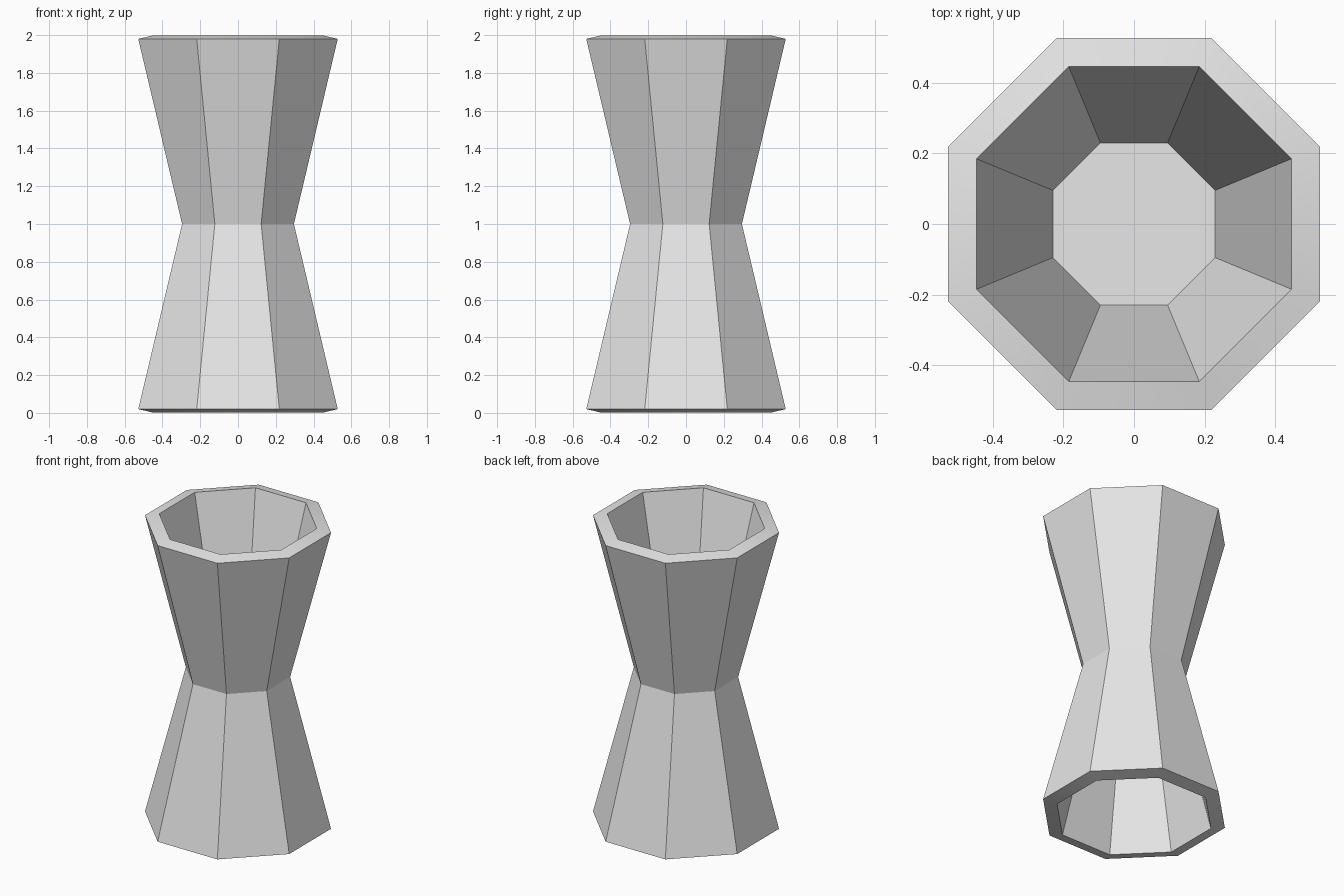
import bpy
import bmesh
from math import cos, sin, pi, radians

SIDES = 8

cube = bpy.data.objects.get("Cube")
if cube:
    bpy.data.objects.remove(cube, do_unlink=True)

# Plain grey
grey = bpy.data.materials.new("light_grey")
grey.use_nodes = True
colour = (0.8, 0.8, 0.8, 1)
grey.diffuse_color = colour
grey.node_tree.nodes["Principled BSDF"].inputs["Base Color"].default_value = colour


def ring(bm, apothem, z):
    """Octagon with flat sides facing the axes."""
    radius = apothem / cos(pi / SIDES)
    angles = [(i + 0.5) * 2 * pi / SIDES for i in range(SIDES)]
    return [bm.verts.new((radius * cos(a), radius * sin(a), z)) for a in angles]


# Upper cup: floor, inner wall, sloped rim and outer wall; mirrored below the waist
upper = [(0.23, 1.08), (0.447, 1.999), (0.528, 1.98), (0.296, 1.0)]
profile = upper + [(r, 2 - z) for r, z in reversed(upper[:-1])]

bm = bmesh.new()
rings = [ring(bm, r, z) for r, z in profile]
for a, b in zip(rings, rings[1:]):
    for i in range(SIDES):
        j = (i + 1) % SIDES
        bm.faces.new((a[i], a[j], b[j], b[i]))

# Cup floors on either side of the waist
bm.faces.new(rings[0])
bm.faces.new(rings[-1])
bmesh.ops.recalc_face_normals(bm, faces=bm.faces[:])

mesh = bpy.data.meshes.new("double_cup")
bm.to_mesh(mesh)
bm.free()
mesh.materials.append(grey)
double_cup = bpy.data.objects.new("double_cup", mesh)
bpy.context.collection.objects.link(double_cup)

# Soft rims, crisp facets
bpy.ops.object.select_all(action="DESELECT")
double_cup.select_set(True)
bpy.context.view_layer.objects.active = double_cup
bpy.ops.object.shade_smooth_by_angle(angle=radians(20))
